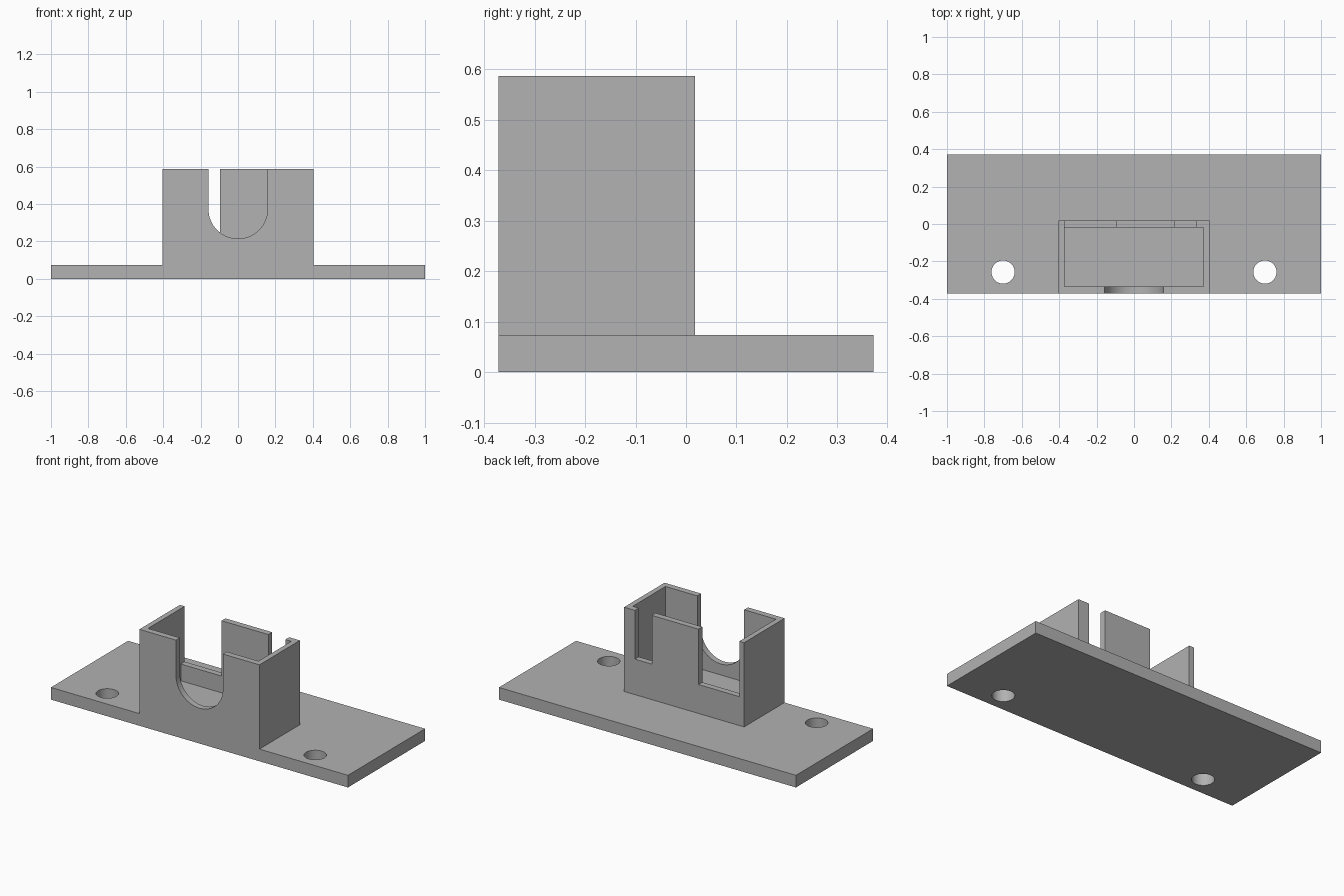
import bpy, math

cube = bpy.data.objects.get("Cube")
if cube:
    bpy.data.objects.remove(cube, do_unlink=True)

grey = bpy.data.materials.new("plain grey")
grey.use_nodes = True
COLOUR = (0.445, 0.445, 0.445, 1)
grey.diffuse_color = COLOUR
grey.node_tree.nodes["Principled BSDF"].inputs["Base Color"].default_value = COLOUR

BASE_TOP, TOP = 0.074, 0.587      # plate top and housing top
HALF_W, INNER_W = 0.404, 0.372    # housing half widths
FRONT, BACK, WALL = -0.371, 0.018, 0.037
FLOOR = 0.148


def box(name, x0, x1, y0, y1, z0, z1):
    """Box between two corners."""
    bpy.ops.mesh.primitive_cube_add(size=1)
    ob = bpy.context.object
    ob.name = name
    for v in ob.data.vertices:
        v.co = (x1 if v.co.x > 0 else x0,
                y1 if v.co.y > 0 else y0,
                z1 if v.co.z > 0 else z0)
    ob.data.materials.append(grey)
    return ob


def cylinder(name, radius, depth, location, rotation=(0, 0, 0)):
    bpy.ops.mesh.primitive_cylinder_add(vertices=64, radius=radius, depth=depth,
                                        location=location, rotation=rotation)
    ob = bpy.context.object
    ob.name = name
    ob.data.materials.append(grey)
    return ob


def carve(target, cutters):
    """Subtract each cutter, bake the result and drop the cutters."""
    for cutter in cutters:
        cutter.hide_render = True
        mod = target.modifiers.new("cut", "BOOLEAN")
        mod.operation = "DIFFERENCE"
        mod.solver = "EXACT"
        mod.object = cutter
    bpy.context.view_layer.update()
    graph = bpy.context.evaluated_depsgraph_get()
    mesh = bpy.data.meshes.new_from_object(target.evaluated_get(graph))
    target.modifiers.clear()
    target.data = mesh
    for cutter in cutters:
        bpy.data.objects.remove(cutter, do_unlink=True)
    bpy.ops.object.select_all(action="DESELECT")
    target.select_set(True)
    bpy.context.view_layer.objects.active = target
    bpy.ops.object.shade_smooth_by_angle(angle=math.radians(30))


# Mounting plate with two screw holes
plate = box("base_plate", -1, 1, FRONT, -FRONT, 0, BASE_TOP)
carve(plate, [cylinder("screw_hole", 0.062, 0.5, (side * 0.7, -0.257, 0))
              for side in (-1, 1)])

# Open-topped housing: cavity, round-bottomed front slot, two back notches
housing = box("housing", -HALF_W, HALF_W, FRONT, BACK, BASE_TOP, TOP)
SLOT_R, SLOT_Z = 0.158, 0.373
carve(housing, [
    box("cavity", -INNER_W, INNER_W, FRONT + WALL, BACK - WALL, FLOOR, 1),
    cylinder("slot_round", SLOT_R, 0.2, (0, FRONT, SLOT_Z), (math.pi / 2, 0, 0)),
    box("slot_upper", -SLOT_R, SLOT_R, FRONT - 0.1, FRONT + 0.1, SLOT_Z, 1),
    box("wide_notch", -INNER_W, -0.097, BACK - 0.1, BACK + 0.1, 0.25, 1),
    box("narrow_notch", 0.218, 0.332, BACK - 0.1, BACK + 0.1, 0.29, 1),
])
